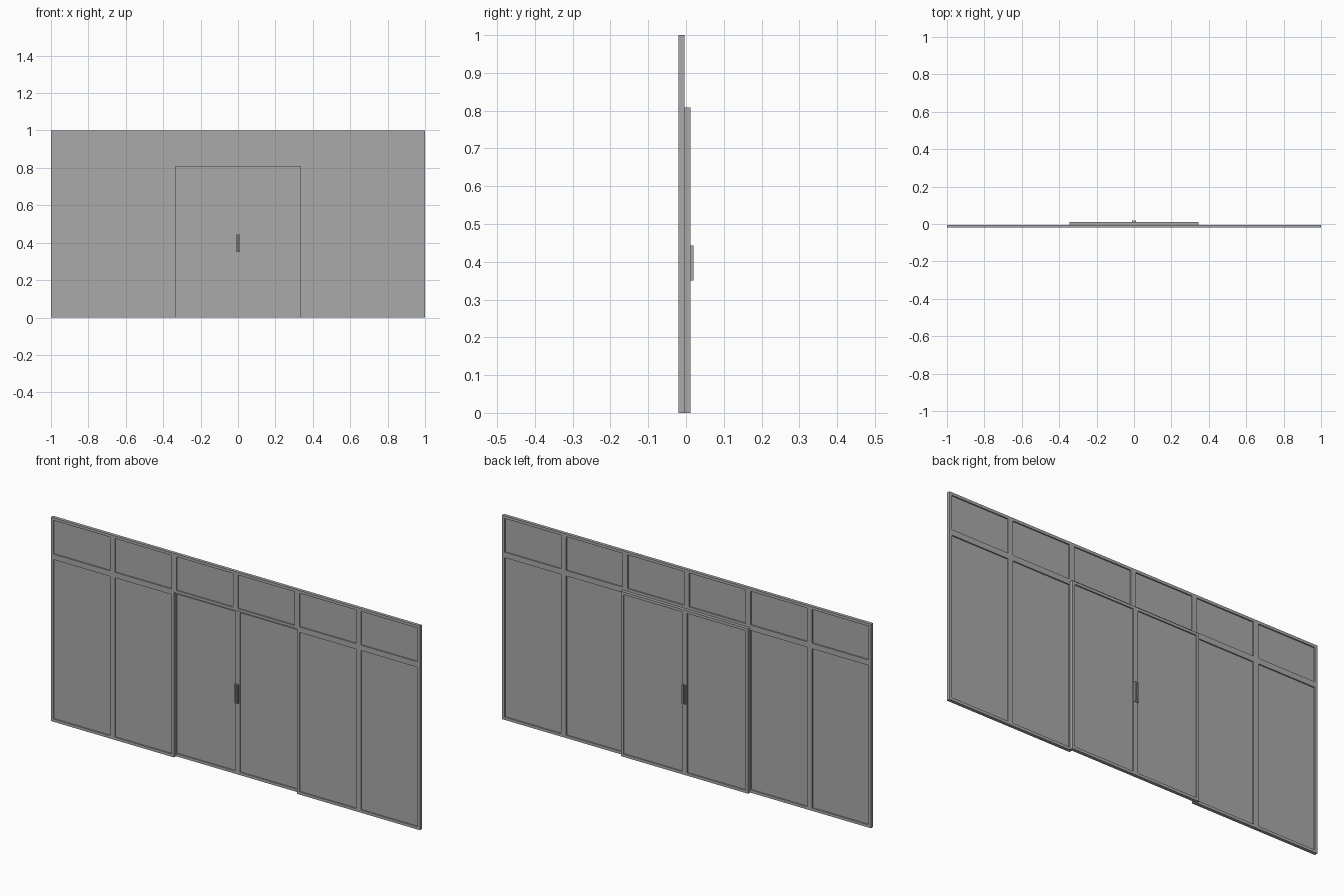
import bpy
import bmesh
from mathutils import Matrix, Vector

cube = bpy.data.objects.get("Cube")
if cube:
    bpy.data.objects.remove(cube, do_unlink=True)

grey = bpy.data.materials.new("plain grey")
grey.use_nodes = True
grey.diffuse_color = (0.4, 0.4, 0.4, 1)
grey.node_tree.nodes["Principled BSDF"].inputs["Base Color"].default_value = (0.4, 0.4, 0.4, 1)

DEPTH = 0.0157            # thickness of every frame
GLASS = 0.004             # thickness of the panes
BAR = 0.0135              # width of stiles and rails
FRONT = -0.02             # front of the fixed frames
DOOR_FRONT = FRONT + DEPTH
DOOR_BACK = DOOR_FRONT + DEPTH
HEAD = 0.808              # top of the doors and side lights
MODULE = 1 / 3
DOOR = 0.345


def box(bm, low, high):
    low, high = Vector(low), Vector(high)
    matrix = Matrix.Translation((low + high) / 2) @ Matrix.Diagonal((*(high - low), 1))
    bmesh.ops.create_cube(bm, size=1, matrix=matrix)


def finish(bm, name):
    mesh = bpy.data.meshes.new(name)
    bm.to_mesh(mesh)
    bm.free()
    mesh.materials.append(grey)
    bpy.context.collection.objects.link(bpy.data.objects.new(name, mesh))


def glazed_panel(name, x0, x1, z0, z1, y0):
    """A rectangular frame with a thin pane set in the middle of its depth."""
    y1 = y0 + DEPTH
    bm = bmesh.new()
    for x in (x0, x1 - BAR):
        box(bm, (x, y0, z0), (x + BAR, y1, z1))
    for z in (z0, z1 - BAR):
        box(bm, (x0 + BAR, y0, z), (x1 - BAR, y1, z + BAR))
    finish(bm, name + "_frame")
    middle = (y0 + y1) / 2
    bm = bmesh.new()
    box(bm, (x0 + BAR, middle - GLASS / 2, z0 + BAR),
        (x1 - BAR, middle + GLASS / 2, z1 - BAR))
    finish(bm, name + "_pane")


# Row of transom lights, with fixed side lights on either side of the doorway
for i in range(6):
    x = -1 + i * MODULE
    glazed_panel(f"transom_{i + 1}", x, x + MODULE, HEAD, 1, FRONT)
    if i not in (2, 3):
        glazed_panel(f"side_light_{i + 1}", x, x + MODULE, 0, HEAD, FRONT)

# Sliding doors behind the fixed frames, with pulls on both faces
for side, x0 in (("right", -DOOR), ("left", 0)):
    glazed_panel(side + "_door", x0, x0 + DOOR, 0, HEAD, DOOR_FRONT)
    centre = -0.0065 if side == "right" else 0.0065
    for face, y0, y1 in (("front", DOOR_FRONT - 0.0086, DOOR_FRONT),
                         ("back", DOOR_BACK, 0.02)):
        bm = bmesh.new()
        box(bm, (centre - 0.003, y0, 0.35), (centre + 0.003, y1, 0.443))
        finish(bm, f"{side}_{face}_handle")
